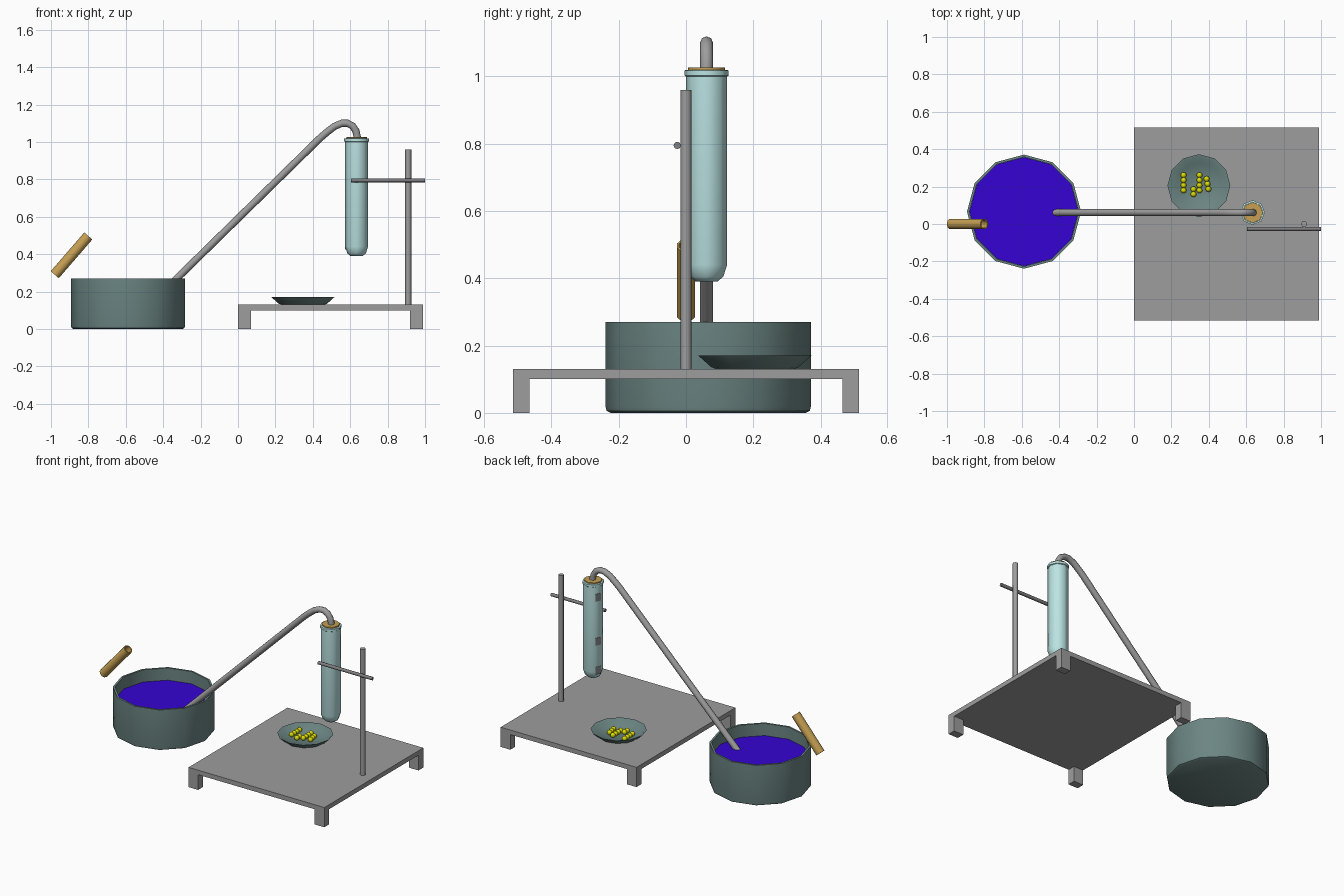
import bpy, bmesh
from math import atan2, cos, sin, pi, radians
from mathutils import Matrix, Vector

cube = bpy.data.objects.get("Cube")
if cube:
    bpy.data.objects.remove(cube, do_unlink=True)


def material(name, rgb):
    m = bpy.data.materials.new(name)
    m.use_nodes = True
    colour = [c ** 2.2 for c in rgb] + [1]
    m.diffuse_color = colour
    m.node_tree.nodes["Principled BSDF"].inputs["Base Color"].default_value = colour
    return m


metal = material("grey metal", (.61, .61, .61))
steel = material("dark steel", (.5, .5, .51))
enamel = material("grey teal", (.42, .52, .51))
glass = material("pale cyan glass", (.73, .89, .89))
cork = material("tan cork", (.77, .62, .33))
liquid = material("blue liquid", (.22, .04, .82))
yellow = material("yellow grains", (.86, .86, .05))


def finish(name, bm, mat, location=(0, 0, 0), smooth=0):
    bmesh.ops.recalc_face_normals(bm, faces=bm.faces)
    mesh = bpy.data.meshes.new(name)
    bm.to_mesh(mesh)
    bm.free()
    mesh.materials.append(mat)
    ob = bpy.data.objects.new(name, mesh)
    ob.location = location
    bpy.context.collection.objects.link(ob)
    if smooth:
        shade(ob, smooth)
    return ob


def shade(ob, angle):
    bpy.ops.object.select_all(action='DESELECT')
    ob.select_set(True)
    bpy.context.view_layer.objects.active = ob
    bpy.ops.object.shade_smooth_by_angle(angle=radians(angle))


def lathe(name, profile, sides, mat, location, smooth=50):
    """Spin an (r, z) profile around z."""
    bm = bmesh.new()
    verts = [bm.verts.new((r, 0, z)) for r, z in profile]
    edges = [bm.edges.new(pair) for pair in zip(verts, verts[1:])]
    bmesh.ops.spin(bm, geom=verts + edges, cent=(0, 0, 0), axis=(0, 0, 1),
                   angle=2 * pi, steps=sides)
    bmesh.ops.remove_doubles(bm, verts=bm.verts, dist=.0005)
    return finish(name, bm, mat, location, smooth)


def box(name, size, location, mat):
    bm = bmesh.new()
    bmesh.ops.create_cube(bm, size=1)
    bmesh.ops.scale(bm, vec=size, verts=bm.verts)
    return finish(name, bm, mat, location)


def rod(name, start, end, radius, mat, sides=8):
    a, b = Vector(start), Vector(end)
    bm = bmesh.new()
    bmesh.ops.create_cone(bm, cap_ends=True, segments=sides, radius1=radius,
                          radius2=radius, depth=(b - a).length)
    turn = (b - a).to_track_quat('Z', 'Y').to_matrix()
    bmesh.ops.rotate(bm, matrix=turn, verts=bm.verts)
    return finish(name, bm, mat, (a + b) / 2, 50)


# Table with four corner legs
box("table_top", (.99, 1.03, .03), (.495, 0, .115), metal)
for x, side in ((.035, "right"), (.955, "left")):
    for y, end in ((-.49, "front"), (.49, "back")):
        box(f"table_leg_{end}_{side}", (.07, .05, .1), (x, y, .05), metal)

# Stand
rod("stand_post", (.91, 0, .13), (.91, 0, .96), .0165, metal)
rod("stand_clamp", (.605, -.026, .795), (1, -.026, .795), .011, steel)

# Test tube with rim, stopper and side marks
tube_at = (.634, .061, 0)
lathe("test_tube", [(0, .39), (.032, .39), (.05, .405), (.061, .44), (.061, 1),
                    (.066, 1.003), (.066, 1.018), (.056, 1.02), (.056, .99),
                    (0, .99)], 8, glass, tube_at)
lathe("stopper", [(0, .985), (.055, .985), (.055, 1.027), (0, 1.027)],
      8, cork, tube_at)
facing = pi * 7 / 8
for i, z in enumerate((.93, .64, .45)):
    reach = .061 * cos(pi / 8)
    mark = box(f"tube_mark_{i + 1}", (.004, .038, .05),
               (tube_at[0] + reach * cos(facing), tube_at[1] + reach * sin(facing), z), steel)
    mark.rotation_euler.z = facing

# Bent delivery pipe from stopper to basin
path = [(-.445, .155), (.44, 1.022), (.475, 1.052), (.515, 1.083), (.555, 1.1), (.585, 1.1),
        (.612, 1.086), (.63, 1.06), (.637, 1.03), (.637, 1)]
curve = bpy.data.curves.new("delivery_pipe", 'CURVE')
curve.dimensions = '3D'
curve.bevel_depth = .0195
curve.bevel_resolution = 2
curve.use_fill_caps = True
spline = curve.splines.new('POLY')
spline.points.add(len(path) - 1)
for point, (x, z) in zip(spline.points, path):
    point.co = (x, .061, z, 1)
curve.materials.append(metal)
pipe = bpy.data.objects.new("delivery_pipe", curve)
bpy.context.collection.objects.link(pipe)
bpy.ops.object.select_all(action='DESELECT')
pipe.select_set(True)
bpy.context.view_layer.objects.active = pipe
bpy.ops.object.convert(target='MESH')
shade(bpy.context.object, 50)

# Basin and its liquid
basin_at = (-.588, .066, 0)
lathe("basin", [(0, 0), (.29, 0), (.302, .006), (.305, .018), (.305, .27),
                (.292, .27), (.292, .03), (0, .03)], 12, enamel, basin_at, 40)
lathe("basin_liquid", [(0, .03), (.291, .03), (.291, .19), (0, .19)],
      12, liquid, basin_at, 40)

# Dish of grains
dish_at = (.347, .205, .13)
lathe("dish", [(0, 0), (.115, 0), (.13, .006), (.168, .04), (.16, .04),
               (.122, .011), (0, .009)], 12, enamel, dish_at, 40)
bm = bmesh.new()
for x, y, count in ((.265, .18, 4), (.35, .18, 4), (.318, .159, 2), (.398, .187, 3)):
    for i in range(count):
        spot = Matrix.Translation((x - .005 * i * (count == 3), y + .027 * i, .152))
        bmesh.ops.create_uvsphere(bm, u_segments=8, v_segments=6, radius=.016, matrix=spot)
finish("grains", bm, yellow, smooth=60)

# Leaning hollow stick beside the basin
stick = lathe("hollow_stick", [(0, -.137), (.0285, -.137), (.0285, .137), (.022, .137),
                               (.022, .09), (0, .09)], 10, cork, (-.89, 0, .394))
stick.rotation_euler.y = atan2(.18, .208)
